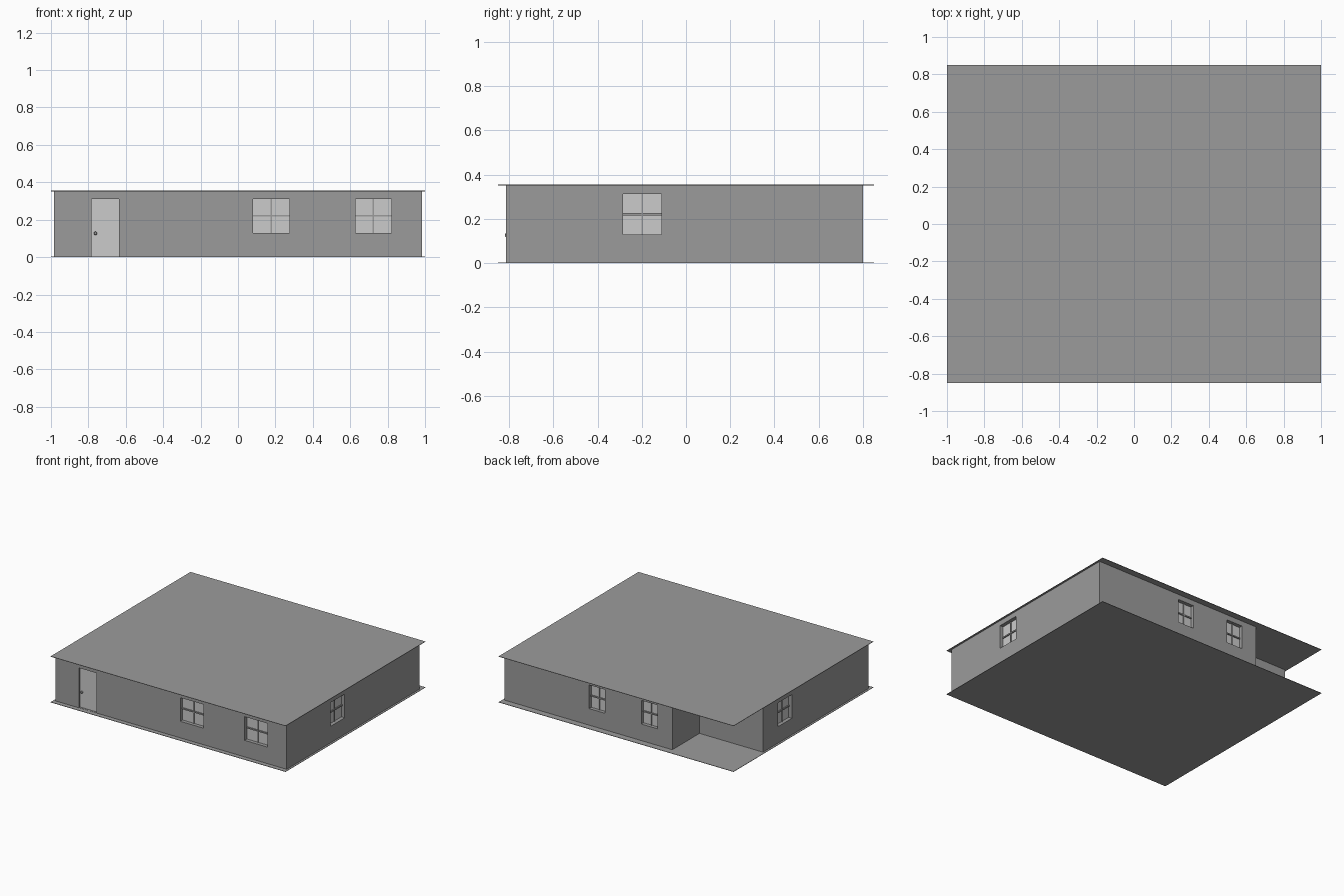
import bpy, bmesh

if "Cube" in bpy.data.objects:
    bpy.data.objects.remove(bpy.data.objects["Cube"])

T = 0.045            # wall thickness
Z0, Z1 = 0.13, 0.312  # window sill and head


def material(name, v):
    m = bpy.data.materials.new(name)
    m.diffuse_color = (v, v, v, 1)
    m.use_nodes = True
    m.node_tree.nodes["Principled BSDF"].inputs["Base Color"].default_value = m.diffuse_color
    return m


DARK = material("dark_grey", 0.33)
LIGHT = material("light_grey", 0.8)


def make(name, bm, mat):
    bmesh.ops.recalc_face_normals(bm, faces=bm.faces)
    me = bpy.data.meshes.new(name)
    bm.to_mesh(me)
    bm.free()
    me.materials.append(mat)
    ob = bpy.data.objects.new(name, me)
    bpy.context.collection.objects.link(ob)
    return ob


def add_box(bm, lo, hi):
    vs = bmesh.ops.create_cube(bm, size=1)["verts"]
    for v in vs:
        for i in range(3):
            v.co[i] = (lo[i] + hi[i]) / 2 + v.co[i] * (hi[i] - lo[i])


def on_wall(bm, side, u, n, z):
    """Box on a wall: u range along it, n range of depth inwards, z range."""
    if side in ("front", "back"):
        ys = sorted((-0.815 + d) if side == "front" else (0.80 - d) for d in n)
        add_box(bm, (u[0], ys[0], z[0]), (u[1], ys[1], z[1]))
    else:
        xs = sorted((0.985 - d) if side == "right" else (-0.985 + d) for d in n)
        add_box(bm, (xs[0], u[0], z[0]), (xs[1], u[1], z[1]))


# Floor and roof slabs
for name, z in (("floor", 0.0), ("roof", 0.352)):
    bm = bmesh.new()
    add_box(bm, (-1, -0.85, z), (1, 0.85, z + 0.003))
    make(name, bm, DARK)

# Outer walls with the porch notch at the back left
plan = [(-0.985, -0.815), (0.985, -0.815), (0.985, 0.80),
        (-0.444, 0.80), (-0.444, 0.47), (-0.985, 0.47)]
bm = bmesh.new()
low = [bm.verts.new((x, y, 0.002)) for x, y in plan]
top = [bm.verts.new((x, y, 0.353)) for x, y in plan]
for i in range(len(plan)):
    j = (i + 1) % len(plan)
    bm.faces.new((low[i], low[j], top[j], top[i]))
walls = make("walls", bm, DARK)
mod = walls.modifiers.new("thickness", "SOLIDIFY")
mod.thickness, mod.offset, mod.use_even_offset = T, -1, True

windows = [("front", 0.08, 0.275), ("front", 0.627, 0.82),
           ("back", 0.128, 0.265), ("back", -0.316, -0.18),
           ("right", -0.285, -0.11), ("left", 0.12, 0.288)]
door_u, door_z = (-0.783, -0.635), (0.004, 0.31)

# Openings cut through the walls
bm = bmesh.new()
for side, a, b in windows:
    on_wall(bm, side, (a, b), (-0.03, T + 0.03), (Z0, Z1))
on_wall(bm, "front", door_u, (-0.03, T + 0.03), door_z)
cutter = make("opening_cutter", bm, DARK)
cutter.hide_render = True
mod = walls.modifiers.new("openings", "BOOLEAN")
mod.operation, mod.solver, mod.object = "DIFFERENCE", "EXACT", cutter
bpy.context.view_layer.update()
dg = bpy.context.evaluated_depsgraph_get()
cut = bpy.data.meshes.new_from_object(walls.evaluated_get(dg))
walls.modifiers.clear()
walls.data = cut
bpy.data.objects.remove(cutter)

# Windows: recessed pane with a cross of glazing bars
for k, (side, a, b) in enumerate(windows):
    bm = bmesh.new()
    on_wall(bm, side, (a, b), (0.028, 0.036), (Z0, Z1))
    make(f"window_pane_{k}", bm, LIGHT)
    bm = bmesh.new()
    c, zc = (a + b) / 2, (Z0 + Z1) / 2
    on_wall(bm, side, (c - 0.004, c + 0.004), (0.022, 0.03), (Z0, Z1))
    on_wall(bm, side, (a, b), (0.020, 0.03), (zc - 0.005, zc + 0.005))
    make(f"window_bars_{k}", bm, DARK)

# Door leaf and knob
bm = bmesh.new()
on_wall(bm, "front", door_u, (0.014, 0.036), door_z)
make("door", bm, LIGHT)
bm = bmesh.new()
bmesh.ops.create_uvsphere(bm, u_segments=12, v_segments=8, radius=0.009)
bmesh.ops.translate(bm, verts=bm.verts, vec=(-0.762, -0.811, 0.127))
on_wall(bm, "front", (-0.765, -0.759), (0.004, 0.016), (0.124, 0.130))
make("door_knob", bm, DARK)
